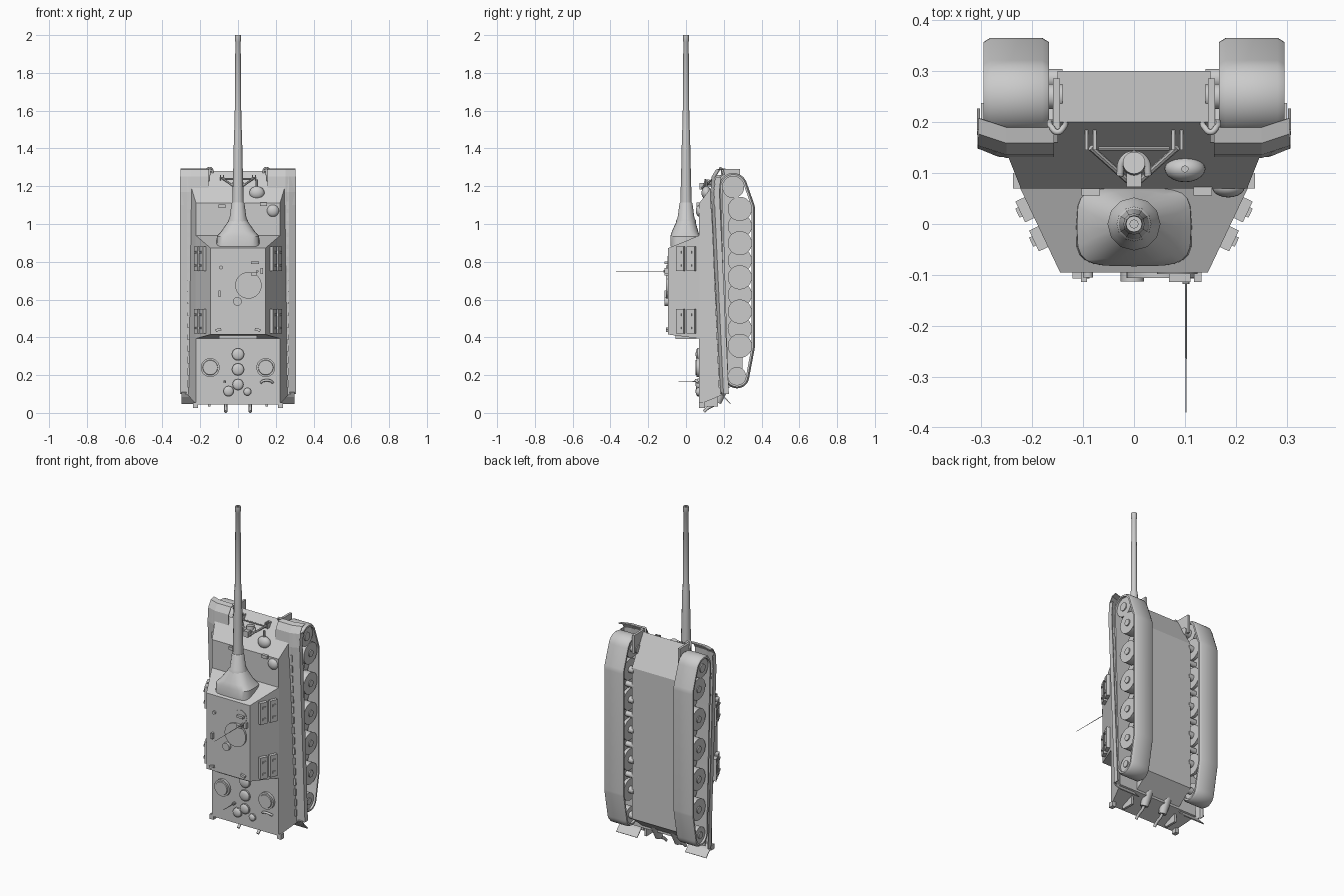
import bpy, bmesh, math
from mathutils import Vector, Matrix, geometry

if "Cube" in bpy.data.objects:
    bpy.data.objects.remove(bpy.data.objects["Cube"])

smooth = []


def finish(name, bm, soft=False):
    bmesh.ops.recalc_face_normals(bm, faces=bm.faces)
    me = bpy.data.meshes.new(name)
    bm.to_mesh(me)
    bm.free()
    ob = bpy.data.objects.new(name, me)
    bpy.context.collection.objects.link(ob)
    if soft:
        smooth.append(ob)
    return ob


def skin(name, rings, soft=False, caps=True, closed=False, wrap=True):
    """Bridge successive rings of points."""
    bm = bmesh.new()
    vs = [[bm.verts.new(p) for p in r] for r in rings]
    n = len(vs[0])
    for i in range(len(vs) if closed else len(vs) - 1):
        a, b = vs[i], vs[(i + 1) % len(vs)]
        for j in range(n if wrap else n - 1):
            k = (j + 1) % n
            bm.faces.new((a[j], a[k], b[k], b[j]))
    if caps:
        bm.faces.new(vs[0])
        bm.faces.new(vs[-1])
    return finish(name, bm, soft)


def plates(name, levels):
    """Stack of rear/front edges: (half width, y, z) rear then front."""
    return skin(name, [[(-w0, y0, z0), (w0, y0, z0), (w1, y1, z1), (-w1, y1, z1)]
                       for w0, y0, z0, w1, y1, z1 in levels])


def cyl(name, a, b, r1, r2=None, n=20, soft=True):
    a, b = Vector(a), Vector(b)
    d = b - a
    m = Matrix.Translation((a + b) / 2) @ d.to_track_quat('Z', 'Y').to_matrix().to_4x4()
    bm = bmesh.new()
    bmesh.ops.create_cone(bm, cap_ends=True, segments=n, radius1=r1,
                          radius2=r1 if r2 is None else r2, depth=d.length, matrix=m)
    return finish(name, bm, soft)


def box(name, c, size, rot=None):
    bm = bmesh.new()
    m = Matrix.Translation(c) @ (rot or Matrix()) @ Matrix.Diagonal((*size, 1))
    bmesh.ops.create_cube(bm, size=1, matrix=m)
    return finish(name, bm)


def dome(name, c, scale):
    bm = bmesh.new()
    m = Matrix.Translation(c) @ Matrix.Diagonal((*scale, 1))
    bmesh.ops.create_uvsphere(bm, u_segments=20, v_segments=12, radius=1, matrix=m)
    return finish(name, bm, True)


def tube(name, pts, r):
    cu = bpy.data.curves.new(name, 'CURVE')
    cu.dimensions = '3D'
    cu.bevel_depth, cu.bevel_resolution, cu.use_fill_caps = r, 2, True
    sp = cu.splines.new('BEZIER')
    sp.bezier_points.add(len(pts) - 1)
    for bp, p in zip(sp.bezier_points, pts):
        bp.co = p
        bp.handle_left_type = bp.handle_right_type = 'AUTO'
    ob = bpy.data.objects.new(name, cu)
    bpy.context.collection.objects.link(ob)


# Hull and casemate (vehicle nose points up, belly faces +y)
plates("upper_hull", [(.222, .07, .045, .222, .07, 1.11), (.27, .205, .10, .258, .16, 1.228)])
plates("lower_hull", [(.15, .15, .08, .15, .16, 1.228), (.15, .2, .11, .15, .2, 1.28),
                      (.15, .3, .19, .15, .3, 1.1)])
plates("casemate", [(.145, -.095, .415, .145, -.095, .872), (.224, .072, .393, .224, .072, .94)])
box("rear_door", (0, .0, .4), (.2, .11, .02))

# Gun and mantlet
rings = []
for z, rx, ry, e in [(.88, .115, .078, .5), (.935, .112, .078, .5), (.96, .09, .07, .7), (1.02, .048, .048, 1)]:
    ring = []
    for i in range(24):
        c, s = math.cos(i * math.tau / 24), math.sin(i * math.tau / 24)
        ring.append((rx * math.copysign(abs(c) ** e, c), ry * math.copysign(abs(s) ** e, s) - .005 * (z < 1), z))
    rings.append(ring)
skin("mantlet", rings, True)
prof = [(.98, .052), (1.02, .052), (1.03, .045), (1.11, .034), (1.115, .03), (1.3, .025), (1.49, .021),
        (1.51, .018), (1.965, .014), (1.97, .017), (2.0, .016), (2.0, .008), (1.93, .008)]
skin("gun_barrel", [[(r * math.cos(a), r * math.sin(a), z) for a in [i * math.tau / 12 for i in range(12)]]
                    for z, r in prof], True)

# Track outline: hull around the wheel circles
circles = [(.25, 1.195, .075), (.285, 1.08, .08), (.285, .355, .08), (.27, .195, .065)]
samples = [(y, z, r, math.cos(a), math.sin(a)) for y, z, r in circles
           for a in [i * math.tau / 40 for i in range(40)]]
order = geometry.convex_hull_2d([Vector((y + r * c, z + r * s)) for y, z, r, c, s in samples])
section = [(.167, .018), (.167, .008), (.18, 0), (.282, 0), (.295, .008), (.295, .018)]

for s, side in ((1, "right"), (-1, "left")):
    # Running gear
    loop = []
    for k in order:
        y, z, r, c, n = samples[k]
        loop.append([(s * x, y + (r - d) * c, z + (r - d) * n) for x, d in section])
    skin("track_" + side, loop, True, caps=False, closed=True)

    def wheel(name, y, z, r, x0, x1, hub):
        cyl(name, (s * x0, y, z), (s * x1, y, z), r, n=28)
        cyl(name + "_hub", (s * .14, y, z), (s * (x1 + .006), y, z), hub, n=14)
    for i in range(5):
        wheel("road_wheel_" + side, .285, 1.08 - i * .18125, .064, .235, .284, .02)
        wheel("inner_rim_" + side, .285, 1.08 - i * .18125, .064, .172, .19, .02)
        if i < 4:
            wheel("inner_wheel_" + side, .285, .989 - i * .18125, .064, .195, .23, .016)
    wheel("sprocket_" + side, .25, 1.195, .058, .18, .282, .025)
    wheel("idler_" + side, .27, .195, .048, .18, .282, .02)

    # Fender with sloped outer edge and lip, rolled over the track at the front
    def sheet(name, path, cols):
        ob = skin(name, [[(s * x, y + dy, z) for x, dy in cols] for y, z in path],
                  caps=False, wrap=False)
        mod = ob.modifiers.new("thickness", 'SOLIDIFY')
        mod.thickness, mod.offset = .005, 0
    sheet("front_fender_" + side, [(.19, 1.292), (.16, 1.286), (.138, 1.25), (.132, 1.17), (.134, 1.1)],
          [(.157, 0), (.25, 0), (.305, .018)])
    sheet("side_fender_" + side, [(.14, 1.25), (.132, 1.17), (.182, .1)],
          [(.235, 0), (.27, .004), (.305, .018), (.305, .045)])
    sheet("rear_mudguard_" + side, [(.185, .11), (.2, .085), (.236, .048)], [(.16, 0), (.3, 0)])
    for i in range(16):
        box("fender_bracket_" + side, (s * .262, .137 + .0027 * i, 1.1 - i * .063), (.012, .012, .04))

    # Tow plates and shackles
    box("tow_plate_" + side, (s * .152, .235, 1.235), (.014, .1, .11))
    tube("shackle_" + side, [(s * .135, .2, 1.26), (s * .138, .19, 1.29), (s * .15, .18, 1.296),
                             (s * .162, .19, 1.29), (s * .165, .2, 1.26)], .006)
    box("rear_tow_plate_" + side, (s * .152, .13, .07), (.014, .08, .07))
    box("rear_hook_" + side, (s * .225, .085, .04), (.025, .03, .03))

    # Spare track links on the casemate sides
    tilt = Matrix.Rotation(-s * math.atan2(.079, .167), 4, 'Z')
    for y in (-.025, .032):
        x = .145 + .079 * (y + .095) / .167
        for z in (.485, .815):
            box("spare_link_" + side, (s * (x + .009), y - .004, z), (.02, .045, .13), tilt)
            for dz in (-.035, .035):
                box("link_pin_" + side, (s * (x + .02), y - .009, z + dz), (.008, .02, .012), tilt)

    # Rear exhausts
    cyl("exhaust_base_" + side, (s * .065, .2, .15), (s * .065, .165, .055), .032, .022)
    tube("exhaust_pipe_" + side, [(s * .065, .175, .08), (s * .065, .15, .045), (s * .065, .115, .025),
                                  (s * .065, .095, .006)], .0085)

    # Engine deck fans
    cyl("fan_ring_" + side, (s * .147, .075, .24), (s * .147, .055, .24), .05, n=28)
    cyl("fan_cap_" + side, (s * .147, .06, .24), (s * .147, .049, .24), .042, .038, n=28)

    # Travel lock struts and feet
    cyl("lock_strut_" + side, (s * .085, .15, 1.245), (s * .012, .085, 1.19), .006, n=8)
    for dx in (-.008, .008):
        box("lock_foot_" + side, (s * .085 + dx, .165, 1.245), (.006, .04, .03))
    box("roof_bracket_" + side, (s * .104, -.1, .44), (.03, .014, .014), Matrix.Rotation(s * .3, 4, 'Y'))

# Travel lock crossbar and cradle
cyl("lock_crossbar", (-.07, .148, 1.24), (.07, .148, 1.24), .004, n=8)
box("lock_block", (0, .09, 1.2), (.03, .035, .035))
tube("lock_cradle", [(-.028, .095, 1.21), (-.022, .125, 1.215), (0, .137, 1.22), (.022, .125, 1.215),
                     (.028, .095, 1.21)], .007)
cyl("lock_lamp", (0, .115, 1.2), (0, .12, 1.235), .022)

# Glacis gun mount, lamp and vision blocks
dome("hull_gun_ball", (.1, .108, 1.165), (.04, .026, .035))
cyl("hull_gun", (.1, .108, 1.18), (.1, .108, 1.235), .007, n=10)
dome("front_hatch_dome", (.185, .072, 1.07), (.032, .02, .032))
for x, z in ((-.085, 1.095), (.135, 1.105)):
    box("vision_block", (x, .066, z), (.036, .02, .018))

# Engine deck caps, handle and short aerial
for x, z, r in [(0, .31, .034), (0, .23, .034), (0, .15, .031), (-.05, .115, .029), (.05, .112, .022)]:
    cyl("deck_cap_rim", (x, .075, z), (x, .062, z), r)
    dome("deck_cap", (x, .063, z), (r * .92, .012, r * .92))
tube("deck_handle", [(.12, .065, .16), (.135, .055, .17), (.17, .055, .17), (.185, .065, .16)], .007)
cyl("deck_aerial", (-.07, .072, .165), (-.07, -.04, .165), .003, .0015, n=8)
cyl("deck_aerial_base", (-.07, .072, .165), (-.07, .05, .165), .008, n=10)

# Casemate roof fittings
cyl("roof_hatch", (.055, -.093, .675), (.055, -.106, .675), .07, n=32)
cyl("sight_disc", (.085, -.093, .79), (.085, -.098, .79), .04, n=28)
cyl("roof_vent", (-.003, -.093, .59), (-.003, -.113, .59), .023)
cyl("roof_plug", (-.09, -.093, .77), (-.09, -.105, .77), .01, n=12)
for x, z, w, h in [(.09, .795, .042, .014), (.125, .75, .014, .032), (-.098, .63, .012, .034), (.085, .735, .03, .016)]:
    box("periscope", (x, -.103, z), (w, .022, h))
cyl("antenna_base", (.102, -.09, .75), (.102, -.118, .75), .007, n=10)
cyl("antenna", (.102, -.1, .75), (.102, -.37, .75), .0022, .001, n=8)

# Smooth shading on round parts
for ob in smooth:
    ob.select_set(True)
bpy.context.view_layer.objects.active = smooth[0]
bpy.ops.object.shade_smooth_by_angle(angle=math.radians(35))
